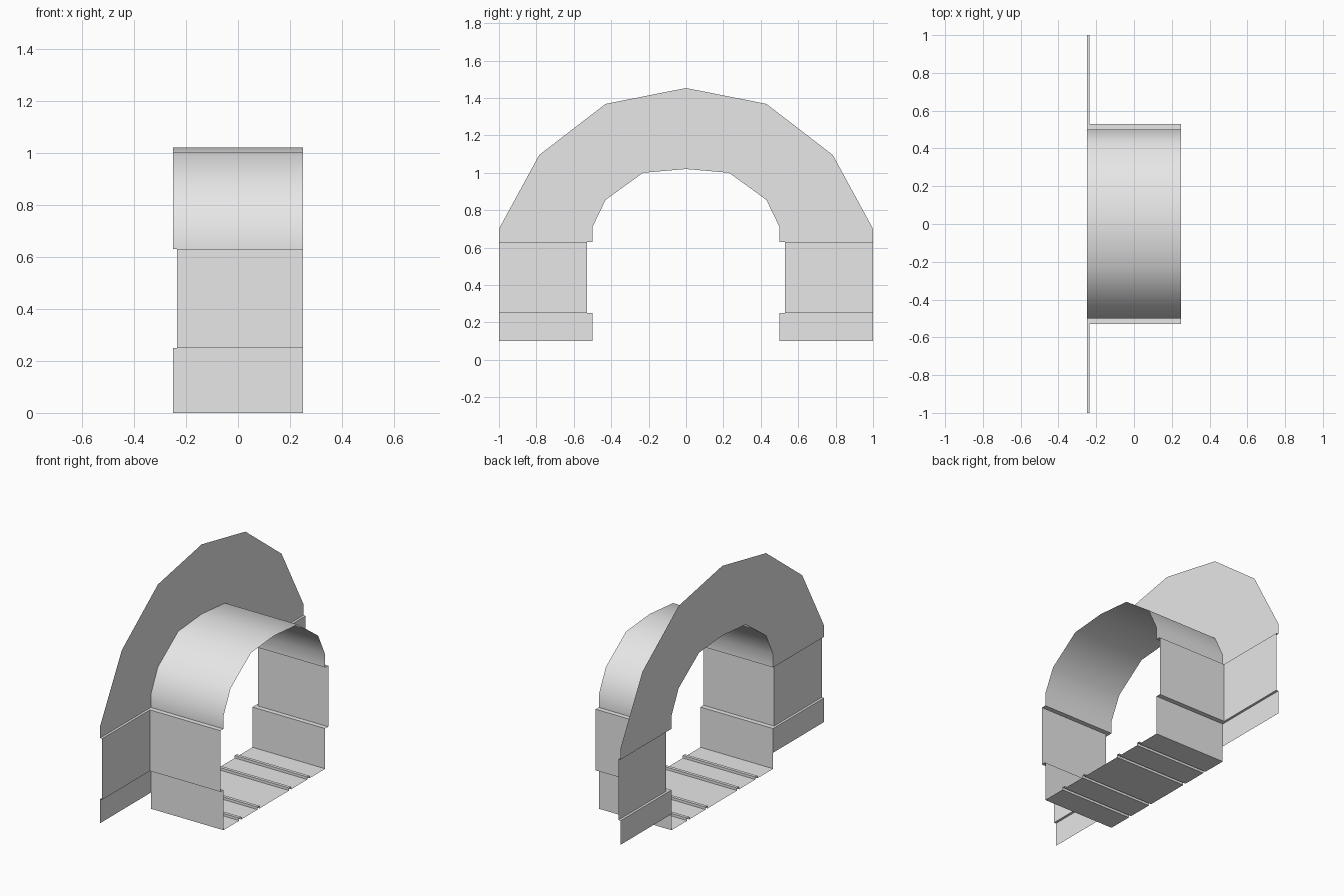
import bpy

if "Cube" in bpy.data.objects:
    bpy.data.objects.remove(bpy.data.objects["Cube"])

stone = bpy.data.materials.new("light_grey")
stone.diffuse_color = (0.8, 0.8, 0.8, 1)
stone.use_nodes = True
stone.node_tree.nodes["Principled BSDF"].inputs["Base Color"].default_value = stone.diffuse_color

X_FACE, X_RECESS, X_END = -0.25, -0.235, 0.25   # portal face, recessed face, open end
Y_IN, Y_RECESS, Y_OUT = 0.5, 0.53, 1.0          # lining, recessed lining, outer edge
Z_BASE, Z_LOW, Z_HIGH = 0.1, 0.25, 0.63         # portal foot, lower ledge, upper ledge


def make(name, verts, faces, mirror=False, smooth=False):
    mesh = bpy.data.meshes.new(name)
    mesh.from_pydata(verts, [], faces)
    mesh.materials.append(stone)
    for p in mesh.polygons:
        p.use_smooth = smooth
    obj = bpy.data.objects.new(name, mesh)
    bpy.context.collection.objects.link(obj)
    if mirror:
        mod = obj.modifiers.new("mirror", "MIRROR")
        mod.use_axis = (False, True, False)
        mod.use_mirror_merge = False
    return obj


def sheet(name, path, x0, **kw):
    """Sweep an open (y, z) path along x, from x0 to the open end."""
    verts = [(x, y, z) for y, z in path for x in (x0, X_END)]
    faces = [(2 * i, 2 * i + 1, 2 * i + 3, 2 * i + 2) for i in range(len(path) - 1)]
    return make(name, verts, faces, **kw)


def panel(name, outline, x, **kw):
    """Flat panel facing -x from a (y, z) outline."""
    verts = [(x, y, z) for y, z in outline]
    return make(name, verts, [tuple(reversed(range(len(verts))))], **kw)


# Floor with four raised rails folded into it
RAIL_W, RAIL_H = 0.02, 0.016
floor = [(-Y_IN, 0)]
for c in (-0.335, -0.155, 0.155, 0.335):
    a, b = c - RAIL_W / 2, c + RAIL_W / 2
    floor += [(a, 0), (a, RAIL_H), (b, RAIL_H), (b, 0)]
floor.append((Y_IN, 0))
sheet("floor_with_rails", floor, X_FACE)

# Side walls: plinth and recessed middle
sheet("lower_wall", [(Y_IN, 0), (Y_IN, Z_LOW)], X_FACE, mirror=True)
sheet("middle_wall", [(Y_RECESS, Z_LOW), (Y_RECESS, Z_HIGH)], X_RECESS, mirror=True)

# Vault lining
half = [(Y_IN, Z_HIGH), (Y_IN, 0.71), (0.43, 0.855), (0.23, 1.0)]
inner = half + [(0, 1.02)] + [(-y, z) for y, z in reversed(half)]
sheet("vault", inner, X_FACE, smooth=True)

# Portal face: arch, recessed middle, plinth
half_out = [(Y_OUT, Z_HIGH), (Y_OUT, 0.70), (0.785, 1.095), (0.43, 1.368)]
outer = half_out + [(0, 1.453)] + [(-y, z) for y, z in reversed(half_out)]
panel("portal_arch", outer + inner[::-1], X_FACE)
panel("portal_middle", [(Y_RECESS, Z_LOW), (Y_OUT, Z_LOW), (Y_OUT, Z_HIGH), (Y_RECESS, Z_HIGH)],
      X_RECESS, mirror=True)
panel("portal_plinth", [(Y_IN, Z_BASE), (Y_OUT, Z_BASE), (Y_OUT, Z_LOW), (Y_IN, Z_LOW)],
      X_FACE, mirror=True)

# L-shaped ledges joining the recessed band to the parts above and below
for name, z in (("lower_ledge", Z_LOW), ("upper_ledge", Z_HIGH)):
    pts = [(X_FACE, Y_IN), (X_END, Y_IN), (X_END, Y_RECESS),
           (X_RECESS, Y_RECESS), (X_RECESS, Y_OUT), (X_FACE, Y_OUT)]
    order = (0, 1, 2, 3, 4, 5) if z == Z_LOW else (5, 4, 3, 2, 1, 0)
    make(name, [(x, y, z) for x, y in pts], [order], mirror=True)
